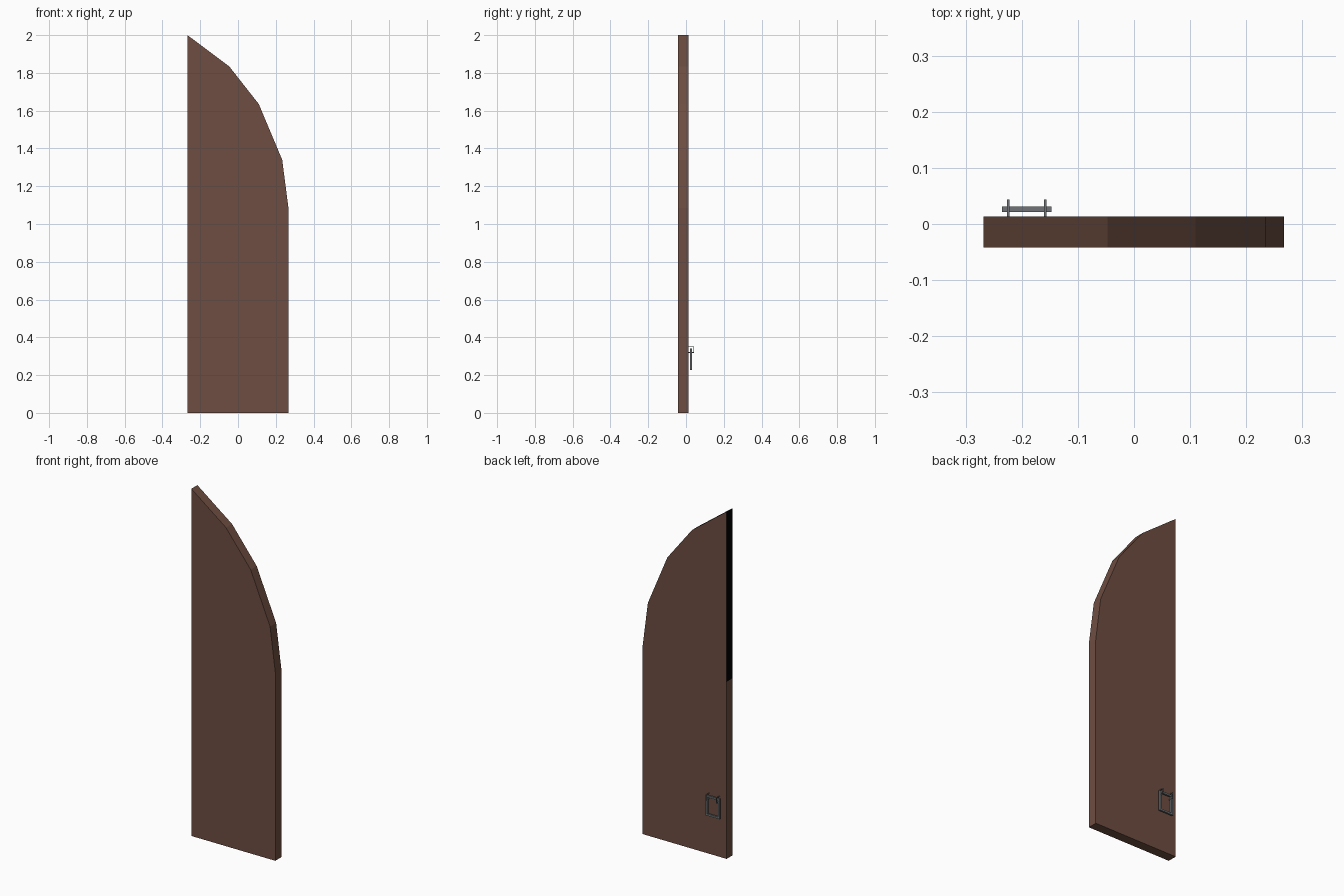
import bpy, bmesh

if "Cube" in bpy.data.objects:
    bpy.data.objects.remove(bpy.data.objects["Cube"])


def material(name, rgb):
    m = bpy.data.materials.new(name)
    m.diffuse_color = (*rgb, 1)
    m.use_nodes = True
    m.node_tree.nodes["Principled BSDF"].inputs["Base Color"].default_value = m.diffuse_color
    return m


wood = material("brown_wood", (0.153, 0.074, 0.053))
black = material("black_edge", (0, 0, 0))
iron = material("grey_iron", (0.16, 0.17, 0.18))


def make_object(name, bm, mats):
    bmesh.ops.recalc_face_normals(bm, faces=bm.faces)
    mesh = bpy.data.meshes.new(name)
    bm.to_mesh(mesh)
    bm.free()
    for m in mats:
        mesh.materials.append(m)
    ob = bpy.data.objects.new(name, mesh)
    bpy.context.collection.objects.link(ob)
    return ob


# Door leaf: half of a pointed arch, extruded front to back
profile = [(-0.268, 0), (0.267, 0), (0.267, 1.085), (0.234, 1.34),
           (0.11, 1.635), (-0.047, 1.835), (-0.268, 2.0), (-0.268, 1.02)]
bm = bmesh.new()
front = bm.faces.new([bm.verts.new((x, -0.042, z)) for x, z in profile])
ext = bmesh.ops.extrude_face_region(bm, geom=[front], use_keep_orig=True)
back = [v for v in ext["geom"] if isinstance(v, bmesh.types.BMVert)]
bmesh.ops.translate(bm, verts=back, vec=(0, 0.055, 0))
# Upper half of the meeting edge is black
for f in bm.faces:
    c = f.calc_center_median()
    if c.x < -0.267 and c.z > 1.02:
        f.material_index = 1
make_object("door_leaf", bm, [wood, black])


def frame(name, axis, centre, size, bar, depth):
    """Rectangular ring of square bars lying across the given axis."""
    u, v = [i for i in range(3) if i != axis]
    bm = bmesh.new()
    rings = []
    for d in (-depth / 2, depth / 2):
        for inset in (0, bar):
            ring = []
            for su, sv in ((-1, -1), (1, -1), (1, 1), (-1, 1)):
                p = list(centre)
                p[axis] += d
                p[u] += su * (size[0] / 2 - inset)
                p[v] += sv * (size[1] / 2 - inset)
                ring.append(bm.verts.new(p))
            rings.append(ring)
    a, b, c, d = rings
    for r, s in ((a, b), (b, d), (d, c), (c, a)):
        for i in range(4):
            j = (i + 1) % 4
            bm.faces.new((r[i], r[j], s[j], s[i]))
    return make_object(name, bm, [iron])


# Hanging pull ring on the back, held by two square eyes
frame("pull_ring", 1, (-0.191, 0.026, 0.284), (0.088, 0.116), 0.01, 0.01)
for side, x in (("left", -0.224), ("right", -0.158)):
    frame("ring_eye_" + side, 0, (x, 0.0265, 0.335), (0.034, 0.034), 0.004, 0.004)
